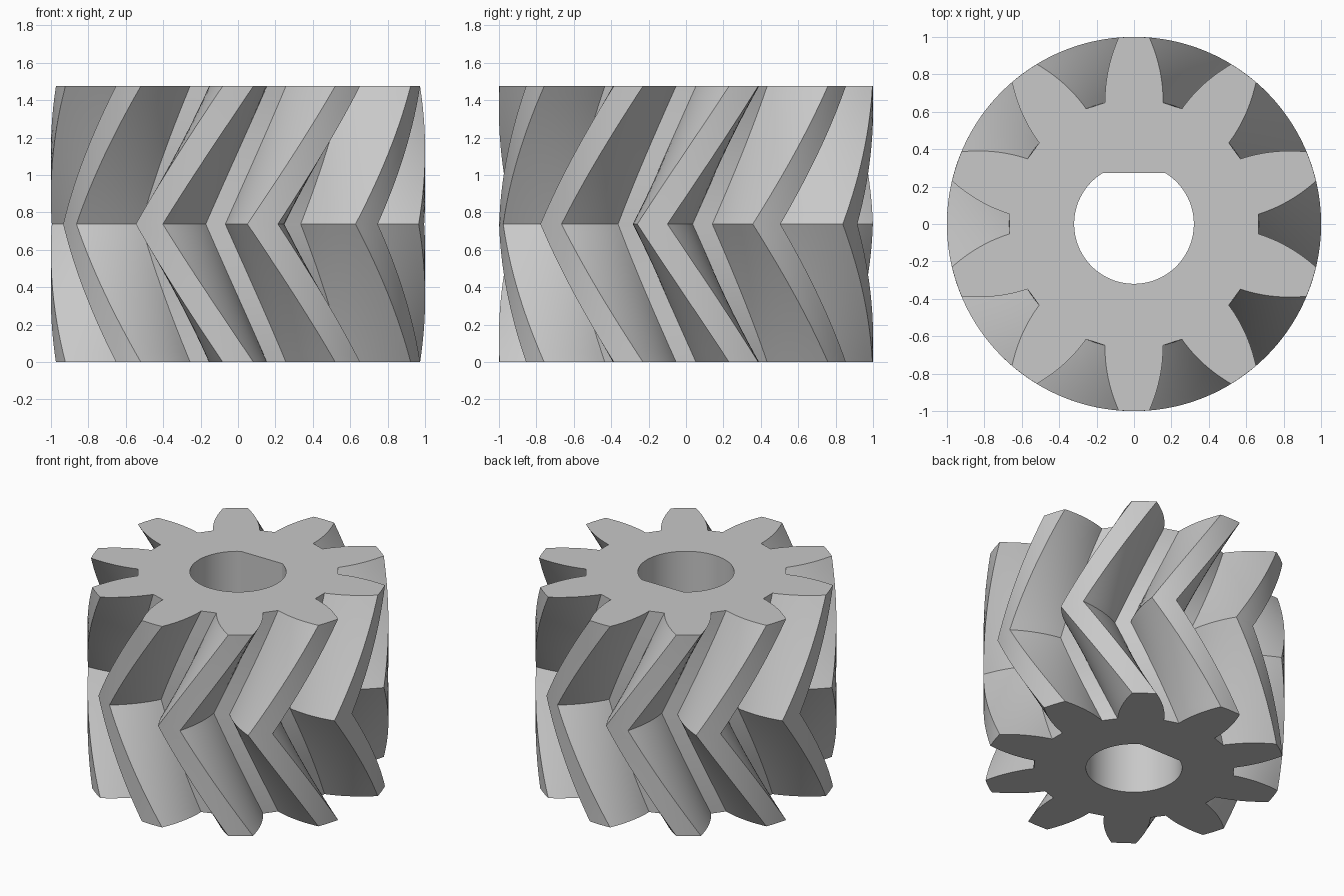
import bpy, bmesh, math

cube = bpy.data.objects.get("Cube")
if cube:
    bpy.data.objects.remove(cube, do_unlink=True)

TEETH = 10
HEIGHT = 1.475
TWIST = math.radians(-28.4)   # rotation of the middle against both ends
LAYERS = 14                   # slices in each half
BORE_R, FLAT_Y = 0.32, 0.272


def flank_half_width(r):
    """Half width of a tooth at radial distance r along its axis."""
    return 0.155 - 0.106 * (r - 0.649) - 0.652 * (r - 0.649) * (r - 0.838)


def tooth_points():
    """One tooth pointing along +x, listed counterclockwise."""
    steps = 10
    side = []
    for i in range(steps + 1):
        r = 0.649 + (0.997 - 0.649) * i / steps
        side.append((r, flank_half_width(r)))
    tip_angle = math.atan2(side[-1][1], side[-1][0])
    tip = [(math.cos(tip_angle * t), math.sin(tip_angle * t)) for t in (-0.5, 0, 0.5)]
    return [(x, -y) for x, y in side] + tip + side[::-1]


def gear_profile():
    pts = []
    for k in range(TEETH):
        a = math.pi / 2 + k * math.tau / TEETH
        c, s = math.cos(a), math.sin(a)
        pts += [(x * c - y * s, x * s + y * c) for x, y in tooth_points()]
    return pts


def bore_profile():
    """Round hole with a flat on the back side."""
    start = math.pi - math.asin(FLAT_Y / BORE_R)
    sweep = math.tau - (2 * start - math.pi)
    sweep = math.pi + 2 * math.asin(FLAT_Y / BORE_R)
    n = 64
    return [(BORE_R * math.cos(start + sweep * i / n),
             BORE_R * math.sin(start + sweep * i / n)) for i in range(n + 1)]


def add_ring(bm, pts, z, angle=0.0):
    c, s = math.cos(angle), math.sin(angle)
    return [bm.verts.new((x * c - y * s, x * s + y * c, z)) for x, y in pts]


def bridge(bm, low, high):
    n = len(low)
    for i in range(n):
        j = (i + 1) % n
        bm.faces.new((low[i], low[j], high[j], high[i]))


def ring_edges(bm, ring):
    return [bm.edges.get((v, ring[(i + 1) % len(ring)])) for i, v in enumerate(ring)]


bm = bmesh.new()

# Toothed outside: twisted to the middle, then twisted back
profile = gear_profile()
rings = []
for i in range(2 * LAYERS + 1):
    t = i / (2 * LAYERS)
    rings.append(add_ring(bm, profile, HEIGHT * t, TWIST * (1 - abs(2 * t - 1))))
for low, high in zip(rings, rings[1:]):
    bridge(bm, low, high)

# Shaft bore
hole = bore_profile()
bore_low, bore_high = add_ring(bm, hole, 0), add_ring(bm, hole, HEIGHT)
bridge(bm, bore_low, bore_high)

# End faces with the hole left open
for outer, inner, up in ((rings[0], bore_low, -1), (rings[-1], bore_high, 1)):
    bmesh.ops.triangle_fill(bm, use_beauty=True, normal=(0, 0, up),
                            edges=ring_edges(bm, outer) + ring_edges(bm, inner))

bmesh.ops.recalc_face_normals(bm, faces=bm.faces[:])
mesh = bpy.data.meshes.new("herringbone_gear")
bm.to_mesh(mesh)
bm.free()

gear = bpy.data.objects.new("herringbone_gear", mesh)
bpy.context.collection.objects.link(gear)

# Plain grey metal
grey = bpy.data.materials.new("light_grey")
grey.use_nodes = True
colour = (0.58, 0.58, 0.58, 1)
grey.diffuse_color = colour
grey.node_tree.nodes["Principled BSDF"].inputs["Base Color"].default_value = colour
mesh.materials.append(grey)

bpy.ops.object.select_all(action='DESELECT')
gear.select_set(True)
bpy.context.view_layer.objects.active = gear
bpy.ops.object.shade_smooth_by_angle(angle=math.radians(25))
